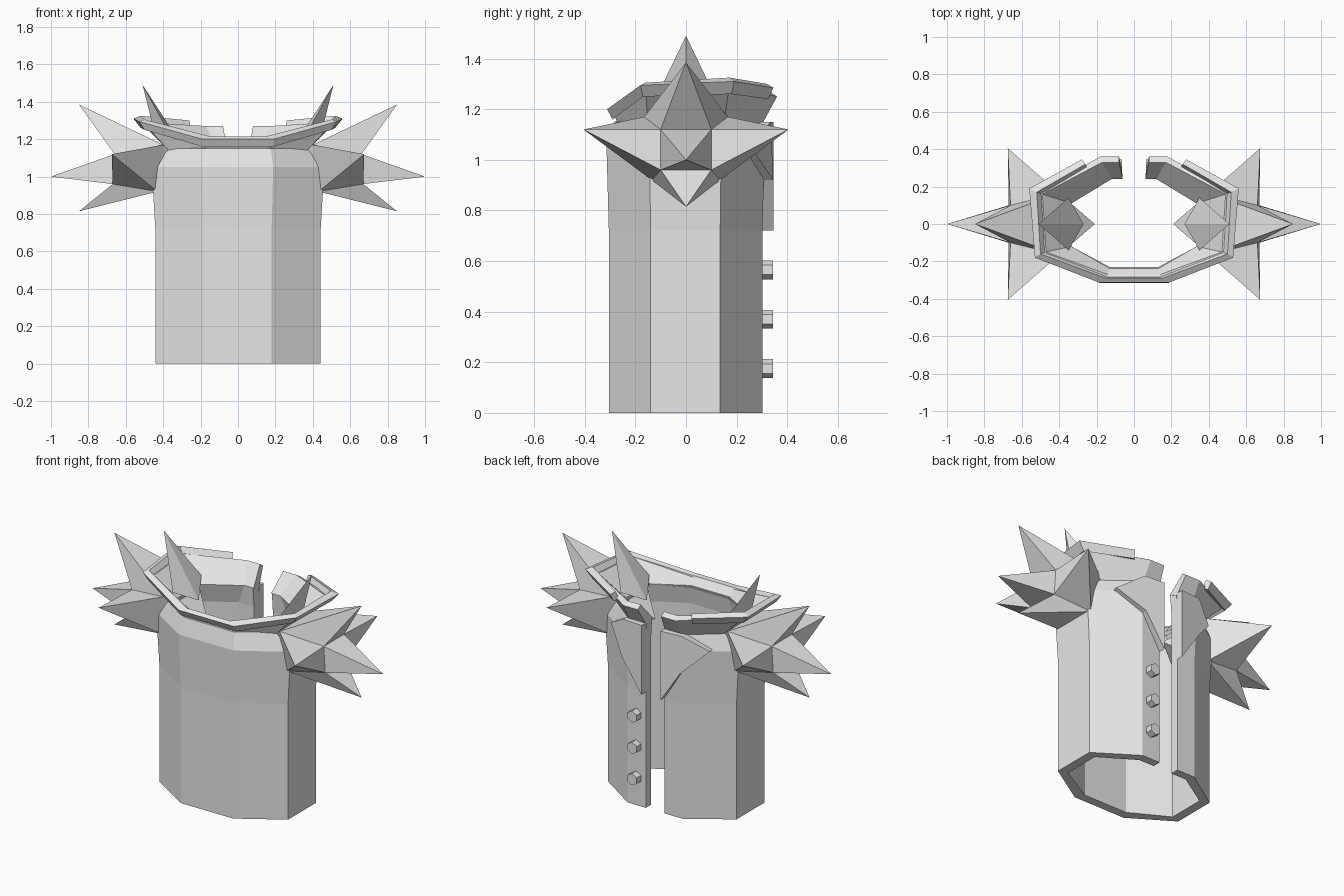
import bpy, bmesh, math

if "Cube" in bpy.data.objects:
    bpy.data.objects.remove(bpy.data.objects["Cube"])

grey = bpy.data.materials.new("plain_grey")
grey.diffuse_color = (0.8, 0.8, 0.8, 1)
grey.use_nodes = True
grey.node_tree.nodes["Principled BSDF"].inputs["Base Color"].default_value = grey.diffuse_color


def finish(name, bm):
    """Turn a bmesh into a flat shaded object."""
    bmesh.ops.recalc_face_normals(bm, faces=bm.faces)
    me = bpy.data.meshes.new(name)
    bm.to_mesh(me)
    bm.free()
    me.materials.append(grey)
    ob = bpy.data.objects.new(name, me)
    bpy.context.collection.objects.link(ob)
    return ob


def loft(name, half):
    """Skin closed sections, given front to back on +x and mirrored to -x."""
    left = [[(-x, y, z) for x, y, z in s] for s in half]
    bm = bmesh.new()
    rings = [[bm.verts.new(p) for p in s] for s in half[::-1] + left]
    n = len(rings[0])
    for a, b in zip(rings, rings[1:]):
        for i in range(n):
            j = (i + 1) % n
            bm.faces.new((a[i], a[j], b[j], b[i]))
    bm.faces.new(rings[0])
    bm.faces.new(rings[-1])
    return finish(name, bm)


def mirror_x(ob):
    m = ob.modifiers.new("mirror", 'MIRROR')
    m.use_mirror_merge = False
    return ob


# Torso shell, open down the back: outer plan, inner plan, shoulder, neck
outer = [(.18, -.305), (.442, -.14), (.442, .135), (.19, .302), (.065, .302)]
inner = [(.15, -.25), (.385, -.12), (.385, .115), (.17, .25), (.065, .25)]
shoulder = [(.175, -.285), (.365, -.15), (.365, .15), (.185, .29), (.065, .29)]
neck = [(.13, -.23), (.335, -.12), (.335, .11), (.125, .24), (.065, .24)]
sections = []
for (ox, oy), (ix, iy), (sx, sy), (nx, ny) in zip(outer, inner, shoulder, neck):
    wide = 1.045 if ox > .1 else 1
    sections.append([
        (ox, oy, 0), (ox, oy, .72), (ox * wide, oy * 1.03, 1.05),
        (sx, sy, 1.15), (nx, ny, 1.16), (ix, iy, 1.04), (ix, iy, 0)])
loft("torso_shell", sections)

# Flared collar: inner bottom, inner top, outer top, outer bottom
loft("collar", [
    [(.13, -.23, 1.15), (.14, -.27, 1.195), (.15, -.29, 1.20), (.17, -.27, 1.14)],
    [(.335, -.12, 1.16), (.47, -.15, 1.28), (.50, -.16, 1.28), (.37, -.15, 1.14)],
    [(.335, .11, 1.16), (.49, .16, 1.29), (.52, .17, 1.29), (.37, .15, 1.14)],
    [(.12, .24, 1.16), (.17, .33, 1.27), (.18, .36, 1.25), (.18, .30, 1.14)],
    [(.06, .24, 1.16), (.08, .33, 1.27), (.08, .36, 1.25), (.065, .30, 1.14)]])

# Outer rim band that stops short of the back opening
loft("collar_rim", [
    [(.14, -.28, 1.19), (.15, -.29, 1.215), (.19, -.312, 1.20), (.19, -.29, 1.16)],
    [(.47, -.15, 1.27), (.50, -.16, 1.305), (.53, -.18, 1.295), (.50, -.17, 1.25)],
    [(.49, .16, 1.28), (.52, .17, 1.325), (.56, .19, 1.31), (.52, .18, 1.26)],
    [(.25, .30, 1.25), (.26, .32, 1.30), (.28, .345, 1.285), (.27, .325, 1.24)]])

# Shoulder spike clusters: a box core with a pyramid on every side
core = {}
bm = bmesh.new()
for s in (-1, 1):
    core[0, s, 1] = bm.verts.new((.40, s * .165, 1.17))
    core[0, s, -1] = bm.verts.new((.43, s * .135, .92))
    core[1, s, 1] = bm.verts.new((.66, s * .10, 1.12))
    core[1, s, -1] = bm.verts.new((.67, s * .10, .96))


def pyramid(bm, base, tip):
    t = bm.verts.new(tip)
    for a, b in zip(base, base[1:] + base[:1]):
        bm.faces.new((a, b, t))


loop = [(-1, -1), (1, -1), (1, 1), (-1, 1)]
pyramid(bm, [core[1, a, b] for a, b in loop], (1.0, 0, 1.0))
pyramid(bm, [core[0, a, b] for a, b in loop], (.21, 0, 1.02))
for s, tip in ((1, (.85, 0, 1.385)), (-1, (.85, 0, .815))):
    pyramid(bm, [core[0, -1, s], core[1, -1, s], core[1, 1, s], core[0, 1, s]], tip)
for s in (-1, 1):
    pyramid(bm, [core[0, s, -1], core[1, s, -1], core[1, s, 1], core[0, s, 1]],
            (.675, s * .405, 1.12))
mirror_x(finish("shoulder_spikes", bm))

# Tall spike inside each side of the collar
bm = bmesh.new()
base = [bm.verts.new(p) for p in
        ((.27, 0, 1.12), (.35, -.14, 1.20), (.45, 0, 1.25), (.35, .14, 1.20))]
bm.faces.new(base)
pyramid(bm, base, (.51, 0, 1.49))
mirror_x(finish("collar_spike", bm))

# Pointed lapels on the back
bm = bmesh.new()
front = [(.065, .345, 1.15), (.20, .335, 1.15), (.34, .25, 1.06),
         (.20, .345, .92), (.065, .345, .72)]
a = [bm.verts.new(p) for p in front]
b = [bm.verts.new((x - .01 * (x > .1), y - .045, z)) for x, y, z in front]
bm.faces.new(a)
bm.faces.new(b)
for i in range(5):
    j = (i + 1) % 5
    bm.faces.new((a[i], a[j], b[j], b[i]))
mirror_x(finish("lapel", bm))

# Six-sided buttons on one edge of the opening
for z in (.175, .37, .565):
    bpy.ops.mesh.primitive_cylinder_add(
        vertices=6, radius=.037, depth=.045,
        location=(.13, .322, z), rotation=(math.pi / 2, 0, 0))
    bpy.context.object.name = "button"
    bpy.context.object.data.materials.append(grey)
